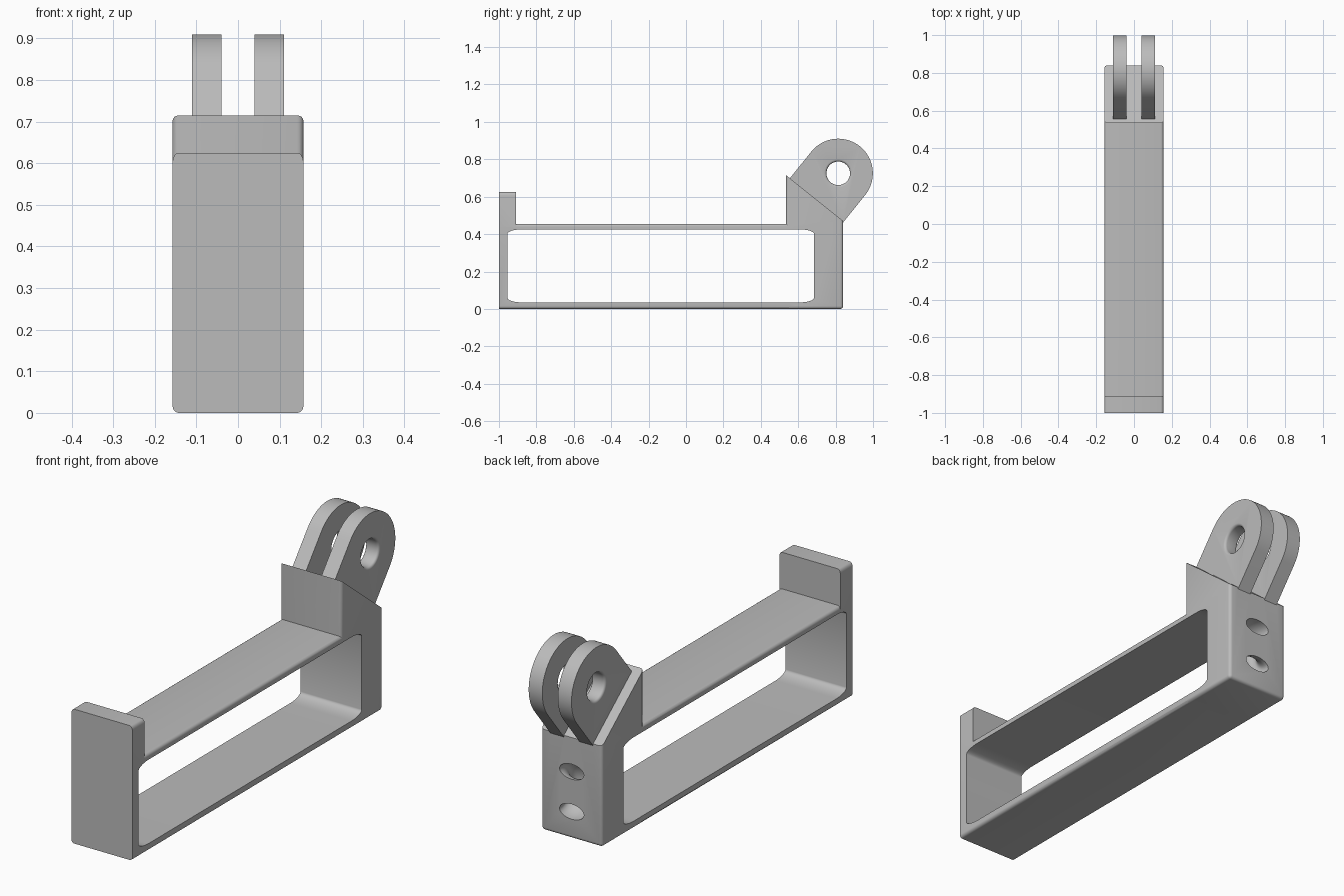
import bpy, bmesh, math
from mathutils import Vector

if "Cube" in bpy.data.objects:
    bpy.data.objects.remove(bpy.data.objects["Cube"])

HW = 0.157      # half width
R = 0.015       # edge rounding

grey = bpy.data.materials.new("plain grey")
grey.diffuse_color = (0.5, 0.5, 0.5, 1)
grey.use_nodes = True
grey.node_tree.nodes["Principled BSDF"].inputs["Base Color"].default_value = grey.diffuse_color


def finish(name, bm):
    bmesh.ops.recalc_face_normals(bm, faces=bm.faces)
    me = bpy.data.meshes.new(name)
    bm.to_mesh(me)
    bm.free()
    ob = bpy.data.objects.new(name, me)
    bpy.context.collection.objects.link(ob)
    return ob


def prism(name, pts, axis, a, b):
    """Extrude a 2D profile along x (pts are y,z) or y (pts are x,z)."""
    bm = bmesh.new()
    place = (lambda p, t: (t, p[0], p[1])) if axis == 'x' else (lambda p, t: (p[0], t, p[1]))
    lo = [bm.verts.new(place(p, a)) for p in pts]
    hi = [bm.verts.new(place(p, b)) for p in pts]
    bm.faces.new(lo)
    bm.faces.new(hi[::-1])
    n = len(pts)
    for i in range(n):
        j = (i + 1) % n
        bm.faces.new((lo[i], hi[i], hi[j], lo[j]))
    return finish(name, bm)


def rounded(u0, u1, v0, v1, ru, rv, bottom=True, n=4):
    """Rectangle with elliptical corners; bottom corners optionally square."""
    pts = []
    for k, (u, v, su, sv) in enumerate(((u1, v1, 1, 1), (u0, v1, -1, 1),
                                        (u0, v0, -1, -1), (u1, v0, 1, -1))):
        if k > 1 and not bottom:
            pts.append((u, v))
            continue
        for i in range(n + 1):
            t = math.pi / 2 * (k + i / n)
            pts.append((u - su * ru + ru * math.cos(t), v - sv * rv + rv * math.sin(t)))
    return pts


def lathe_x(name, prof, cy, cz, n=48):
    """Solid of revolution around an x axis through (cy, cz)."""
    bm = bmesh.new()
    rings = [[bm.verts.new((x, cy + r * math.cos(2 * math.pi * i / n),
                            cz + r * math.sin(2 * math.pi * i / n))) for i in range(n)]
             for x, r in prof]
    for p, q in zip(rings, rings[1:]):
        for i in range(n):
            j = (i + 1) % n
            bm.faces.new((p[i], p[j], q[j], q[i]))
    bm.faces.new(rings[0])
    bm.faces.new(rings[-1][::-1])
    return finish(name, bm)


def combine(ob, other, op):
    m = ob.modifiers.new(op.lower(), 'BOOLEAN')
    m.operation, m.object, m.solver = op, other, 'EXACT'
    bpy.ops.object.select_all(action='DESELECT')
    bpy.context.view_layer.objects.active = ob
    ob.select_set(True)
    bpy.ops.object.modifier_apply(modifier=m.name)
    bpy.data.objects.remove(other, do_unlink=True)


# Long frame with rounded lengthwise edges, and the raised front lip
frame = prism("bracket_frame", rounded(-HW, HW, 0, 0.455, R, R), 'y', -1, 0.6)
lip = prism("front_lip", rounded(-HW, HW, 0.435, 0.625, R, 0.02, False), 'y', -1, -0.91)
combine(frame, lip, 'UNION')

# Rear block: rounded box sliced by the sloping mount plane
bm = bmesh.new()
bmesh.ops.create_cube(bm, size=1)
for v in bm.verts:
    v.co = (v.co.x * 2 * HW, 0.6875 + v.co.y * 0.305, 0.45 + v.co.z * 0.9)
bmesh.ops.bevel(bm, geom=bm.edges[:], offset=R, segments=4, profile=0.5, affect='EDGES')
slope = Vector((0.305, -0.245)).normalized()        # direction down the slope (y, z)
up = Vector((-slope.y, slope.x))                    # slope normal (y, z)
bmesh.ops.bisect_plane(bm, geom=bm.verts[:] + bm.edges[:] + bm.faces[:],
                       plane_co=(0, 0.535, 0.715), plane_no=(0, up.x, up.y), clear_outer=True)
bmesh.ops.holes_fill(bm, edges=[e for e in bm.edges if e.is_boundary], sides=0)
combine(frame, finish("rear_block", bm), 'UNION')

# Large opening through the sides
opening = prism("opening_cutter", rounded(-0.955, 0.685, 0.035, 0.425, 0.075, 0.025, n=8),
                'x', -0.3, 0.3)
combine(frame, opening, 'DIFFERENCE')

# Curved strap tunnel: two oval mouths in the back face
bpy.ops.mesh.primitive_torus_add(major_segments=48, minor_segments=24, major_radius=0.093,
                                 minor_radius=0.035, location=(0, 0.84, 0.218),
                                 rotation=(0, math.pi / 2, 0))
torus = bpy.context.object
torus.scale = (1, 1, 1.8)
bpy.context.view_layer.update()
combine(frame, torus, 'DIFFERENCE')

# Pair of hinge lugs standing square to the slope, each with a flared pin hole
c, r = Vector((0.814, 0.725)), 0.185
outline = [c + r * (slope * math.cos(t) + up * math.sin(t))
           for t in (math.pi * i / 40 for i in range(41))]
outline += [c - r * slope - 0.2 * up, c + r * slope - 0.2 * up]
f = 0.012
arc = [(f * (1 - math.cos(t)), 0.063 + f * (1 - math.sin(t)))
       for t in (math.pi / 2 * i / 4 for i in range(5))]
for side, x0, x1 in (("left", -0.11, -0.04), ("right", 0.04, 0.11)):
    lug = prism(side + "_lug", outline, 'x', x0, x1)
    prof = [(x0 - 0.01, 0.063 + f)] + [(x0 + d, q) for d, q in arc]
    prof += [(x1 - d, q) for d, q in arc[::-1]] + [(x1 + 0.01, 0.063 + f)]
    combine(lug, lathe_x("pin_cutter", prof, c.x, c.y), 'DIFFERENCE')
    combine(frame, lug, 'UNION')

# Single colour, smooth rounds with crisp edges
frame.data.materials.clear()
frame.data.materials.append(grey)
for p in frame.data.polygons:
    p.material_index = 0
bpy.ops.object.select_all(action='DESELECT')
frame.select_set(True)
bpy.context.view_layer.objects.active = frame
bpy.ops.object.shade_smooth_by_angle(angle=math.radians(30))
